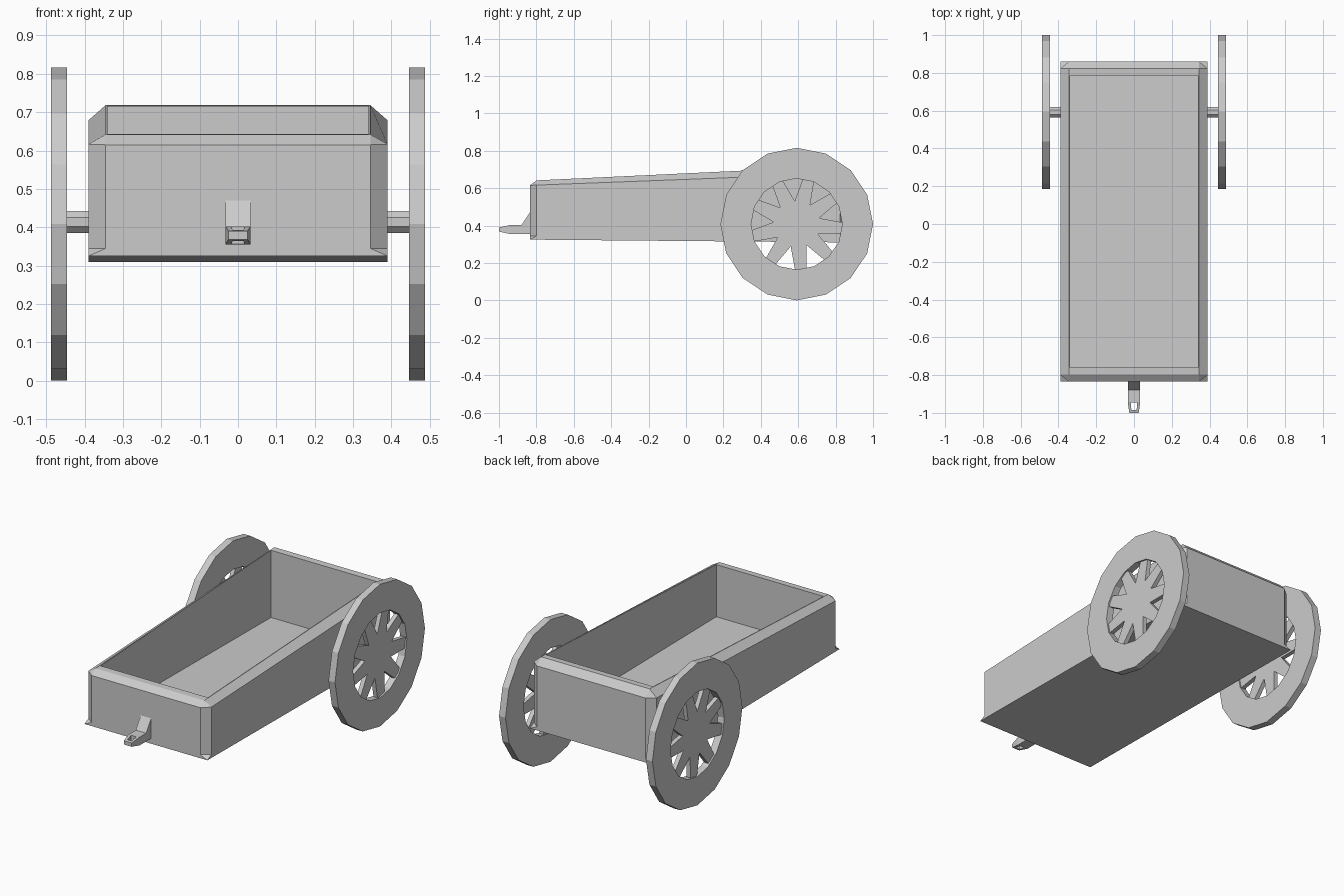
import bpy, bmesh, math
from mathutils import Vector

if "Cube" in bpy.data.objects:
    bpy.data.objects.remove(bpy.data.objects["Cube"])


def finish(bm, name):
    bmesh.ops.remove_doubles(bm, verts=bm.verts[:], dist=1e-5)
    bmesh.ops.recalc_face_normals(bm, faces=bm.faces[:])
    me = bpy.data.meshes.new(name)
    bm.to_mesh(me)
    bm.free()
    ob = bpy.data.objects.new(name, me)
    bpy.context.collection.objects.link(ob)
    return ob


def add_hull(bm, pts):
    verts = [bm.verts.new(p) for p in pts]
    res = bmesh.ops.convex_hull(bm, input=verts)
    junk = {g for g in res["geom_interior"] + res["geom_unused"] if isinstance(g, bmesh.types.BMVert)}
    bmesh.ops.delete(bm, geom=list(junk), context='VERTS')
    bmesh.ops.dissolve_limit(bm, angle_limit=0.01, verts=bm.verts[:], edges=bm.edges[:])


def add_rings(bm, rings, closed=False):
    """Skin consecutive rings of equal point count; doubled points collapse."""
    rows = [[bm.verts.new(p) for p in r] for r in rings]
    pairs = list(zip(rows, rows[1:])) + ([(rows[-1], rows[0])] if closed else [])
    for a, b in pairs:
        for i in range(len(a)):
            j = (i + 1) % len(a)
            bm.faces.new((a[i], a[j], b[j], b[i]))


# Cart body: floor and rim slope gently along the length
F, B, W = -0.835, 0.86, 0.39


def slope(front, back):
    return lambda y: front + (back - front) * (y - F) / (B - F)


under, floor, low, top = slope(.325, .31), slope(.345, .33), slope(.615, .68), slope(.64, .72)


def octagon(zf):
    x, yf, yb = .345, F + .037, B - .037
    pts = [(x, F), (W, yf), (W, yb), (x, B), (-x, B), (-W, yb), (-W, yf), (-x, F)]
    return [(px, py, zf(py)) for px, py in pts]


def doubled_rect(x, yf, yb, zf):
    pts = [(x, yf)] * 2 + [(x, yb)] * 2 + [(-x, yb)] * 2 + [(-x, yf)] * 2
    return [(px, py, zf(py)) for px, py in pts]


bm = bmesh.new()
add_hull(bm, octagon(floor) + [(x, y, under(y)) for x in (W, -W) for y in (F, B)])
finish(bm, "cart_floor")

bm = bmesh.new()
add_rings(bm, [octagon(floor), octagon(low),
               doubled_rect(.345, F + .037, B - .037, top),
               doubled_rect(.34, -.76, .785, top),
               doubled_rect(.34, -.76, .785, floor)])
bmesh.ops.dissolve_degenerate(bm, dist=1e-5, edges=bm.edges[:])
finish(bm, "cart_walls")


# Wheels and axle stubs
CY, CZ = .592, .408


def circle(x, r, n, cz=CZ, turn=0):
    return [(x, CY + r * math.cos(2 * math.pi * i / n + turn),
             cz + r * math.sin(2 * math.pi * i / n + turn)) for i in range(n)]


for side, label in ((1, "right"), (-1, "left")):
    x0, x1 = side * .446, side * .487
    bm = bmesh.new()
    add_rings(bm, [circle(x0, .408, 16), circle(x1, .408, 16),
                   circle(x1, .244, 16), circle(x0, .244, 16)], closed=True)
    finish(bm, label + "_wheel_rim")

    # Nine tapering spokes merging at the centre
    for k in range(9):
        a = math.radians(-85 + 40 * k)
        d, n = Vector((0, math.cos(a), math.sin(a))), Vector((0, -math.sin(a), math.cos(a)))
        c = Vector((0, CY, CZ))
        bm = bmesh.new()
        add_hull(bm, [c + d * r + n * s * w + Vector((side * x, 0, 0))
                      for r, w in ((0, .045), (.11, .043), (.25, .03))
                      for s in (1, -1) for x in (.453, .478)])
        finish(bm, f"{label}_spoke_{k + 1}")

    bm = bmesh.new()
    add_hull(bm, circle(side * .37, .031, 8, .414, math.pi / 8) +
             circle(side * .465, .031, 8, .414, math.pi / 8))
    finish(bm, label + "_axle")


# Hitch: bracket, tongue and tapered eye
bm = bmesh.new()
add_hull(bm, [(x, y, z) for x in (.033, -.033)
              for y, z in ((-.82, .355), (-.82, .47), (-.835, .47), (-.88, .402), (-.88, .355))])
finish(bm, "hitch_bracket")
bm = bmesh.new()
add_hull(bm, [(x, y, z) for x in (.033, -.033) for y in (-.87, -.942) for z in (.355, .402)])
finish(bm, "hitch_tongue")
bm = bmesh.new()
outer = [(-.033, -.942), (.033, -.942), (.025, -1), (-.025, -1)]
inner = [(-.017, -.945), (.017, -.945), (.014, -.985), (-.014, -.985)]
half = lambda y: .0235 - .0125 * (-.942 - y) / .058
ring = lambda pts, s: [(x, y, .379 + s * half(y)) for x, y in pts]
add_rings(bm, [ring(outer, -1), ring(outer, 1), ring(inner, 1), ring(inner, -1)], closed=True)
finish(bm, "hitch_eye")
